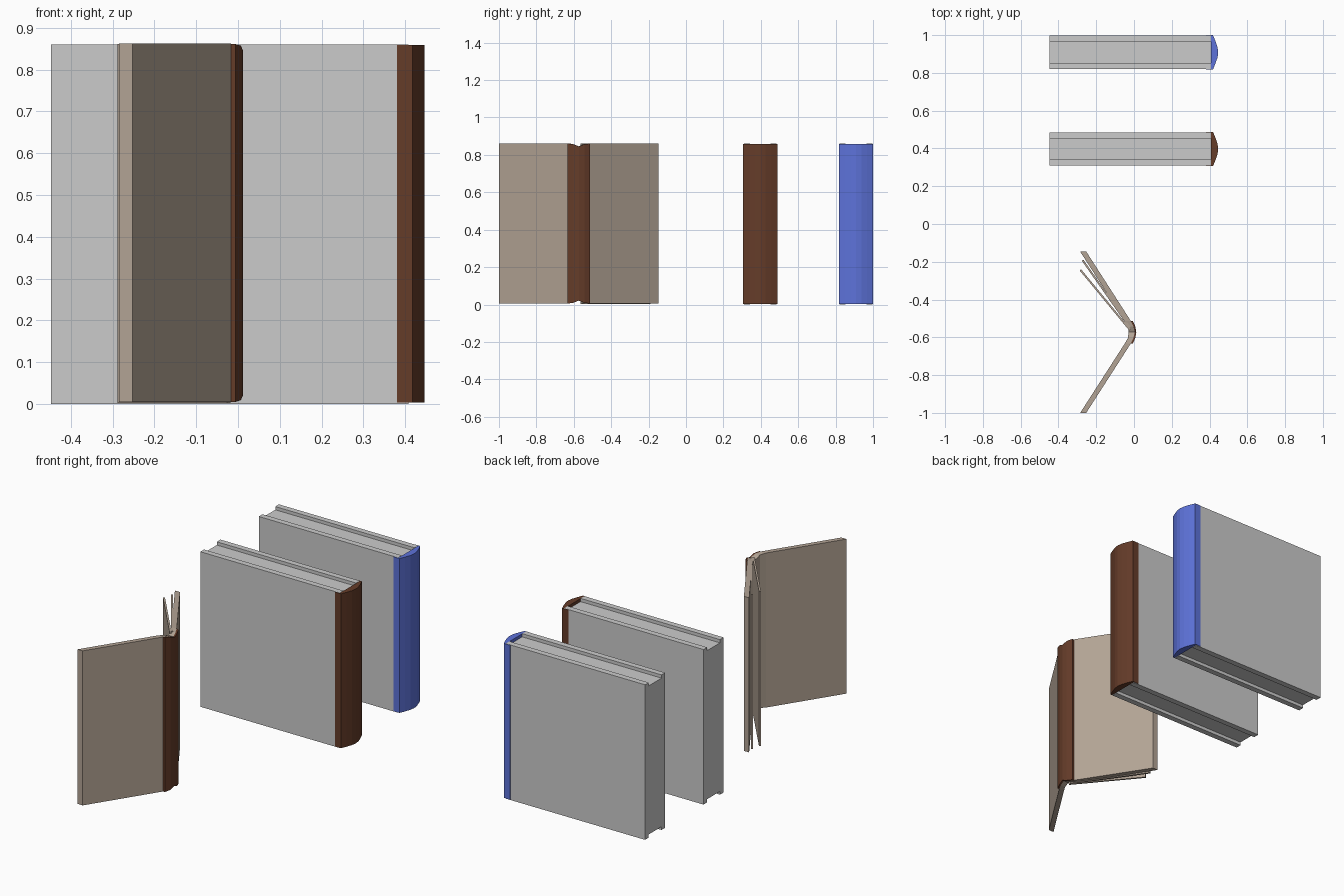
import bpy, bmesh, math

if "Cube" in bpy.data.objects:
    bpy.data.objects.remove(bpy.data.objects["Cube"])

def mat(name, rgb):
    m = bpy.data.materials.new(name)
    m.diffuse_color = (*rgb, 1)
    m.use_nodes = True
    m.node_tree.nodes["Principled BSDF"].inputs["Base Color"].default_value = m.diffuse_color
    return m

BROWN = mat("brown_leather", (0.13, 0.045, 0.022))
BLUE = mat("blue_cloth", (0.11, 0.17, 0.70))
BEIGE = mat("beige_board", (0.45, 0.37, 0.30))

def finish(name, bm, material=None):
    bmesh.ops.recalc_face_normals(bm, faces=bm.faces)
    me = bpy.data.meshes.new(name)
    bm.to_mesh(me)
    bm.free()
    if material:
        me.materials.append(material)
    ob = bpy.data.objects.new(name, me)
    bpy.context.collection.objects.link(ob)
    return ob

def shell(name, outer, inner, z0, z1, material=None, dips=None):
    """Upright strip between an outer and an inner plan line; dips shorten it locally."""
    bm = bmesh.new()
    rings = []
    for i, (o, n) in enumerate(zip(outer, inner)):
        d = dips[i] if dips else 0
        rings.append([bm.verts.new((*p, z)) for p, z in
                      ((o, z0 + d), (o, z1 - d), (n, z1 - d), (n, z0 + d))])
    for a, b in zip(rings, rings[1:]):
        for k in range(4):
            j = (k + 1) % 4
            bm.faces.new((a[k], a[j], b[j], b[k]))
    bm.faces.new(rings[0])
    bm.faces.new(rings[-1])
    return finish(name, bm, material)

def mirrored(points, cy):
    """Complete a half plan line (ending on the axis) about y = cy."""
    half = [(x, cy + y) for x, y in points]
    return half + [(x, 2 * cy - y) for x, y in half[-2::-1]]

def closed_book(prefix, cy, spine_material):
    H, W, P, R = 0.86, 0.088, 0.056, 0.018
    # covers and page block as one H-shaped section run along x
    prof = [(-W, 0), (-P, 0), (-P, R), (P, R), (P, 0), (W, 0),
            (W, H), (P, H), (P, H - R), (-P, H - R), (-P, H), (-W, H)]
    bm = bmesh.new()
    f = bm.faces.new([bm.verts.new((-0.447, cy + y, z)) for y, z in prof])
    ext = bmesh.ops.extrude_face_region(bm, geom=[f], use_keep_orig=True)
    bmesh.ops.translate(bm, vec=(0.855, 0, 0),
                        verts=[v for v in ext["geom"] if isinstance(v, bmesh.types.BMVert)])
    finish(prefix + "_covers_and_pages", bm)
    # rounded spine wrapping onto both covers
    S = W + 0.003
    outer = mirrored([(0.38, -S), (0.418, -S), (0.431, -0.06), (0.442, -0.028), (0.446, 0)], cy)
    inner = mirrored([(0.38, -W), (0.408, -W), (0.408, -0.06), (0.408, -0.028), (0.408, 0)], cy)
    shell(prefix + "_spine", outer, inner, 0.003, 0.859, spine_material)

closed_book("brown_book", 0.397, BROWN)
closed_book("blue_book", 0.909, BLUE)

# open book: V-shaped covers, dipping slightly at the fold
C = -0.573
dip = [0, 0, 0.004, 0.016, 0.004, 0, 0]
shell("open_book_covers",
      mirrored([(-0.253, -0.427), (-0.017, -0.06), (-0.003, -0.03), (0.004, 0)], C),
      mirrored([(-0.285, -0.427), (-0.049, -0.06), (-0.032, -0.03), (-0.029, 0)], C),
      0.005, 0.862, BEIGE, dip)

# open book spine
shell("open_book_spine",
      mirrored([(-0.006, -0.06), (0.007, -0.03), (0.012, 0)], C),
      mirrored([(-0.018, -0.06), (-0.004, -0.03), (0.003, 0)], C),
      0.005, 0.861, BROWN, [0, 0.004, 0.016, 0.004, 0])

# two loose pages fanning out from the fold
for i, (x, y) in enumerate([(-0.272, -0.192), (-0.284, -0.243)]):
    root = (-0.022, -0.548 - 0.012 * i)
    a = math.atan2(y - root[1], x - root[0]) + math.pi / 2
    dx, dy = 0.005 * math.cos(a), 0.005 * math.sin(a)
    line = [root, (x, y)]
    shell(f"open_book_page_{i + 1}",
          [(px + dx, py + dy) for px, py in line],
          [(px - dx, py - dy) for px, py in line],
          0.002, 0.861, BEIGE)
